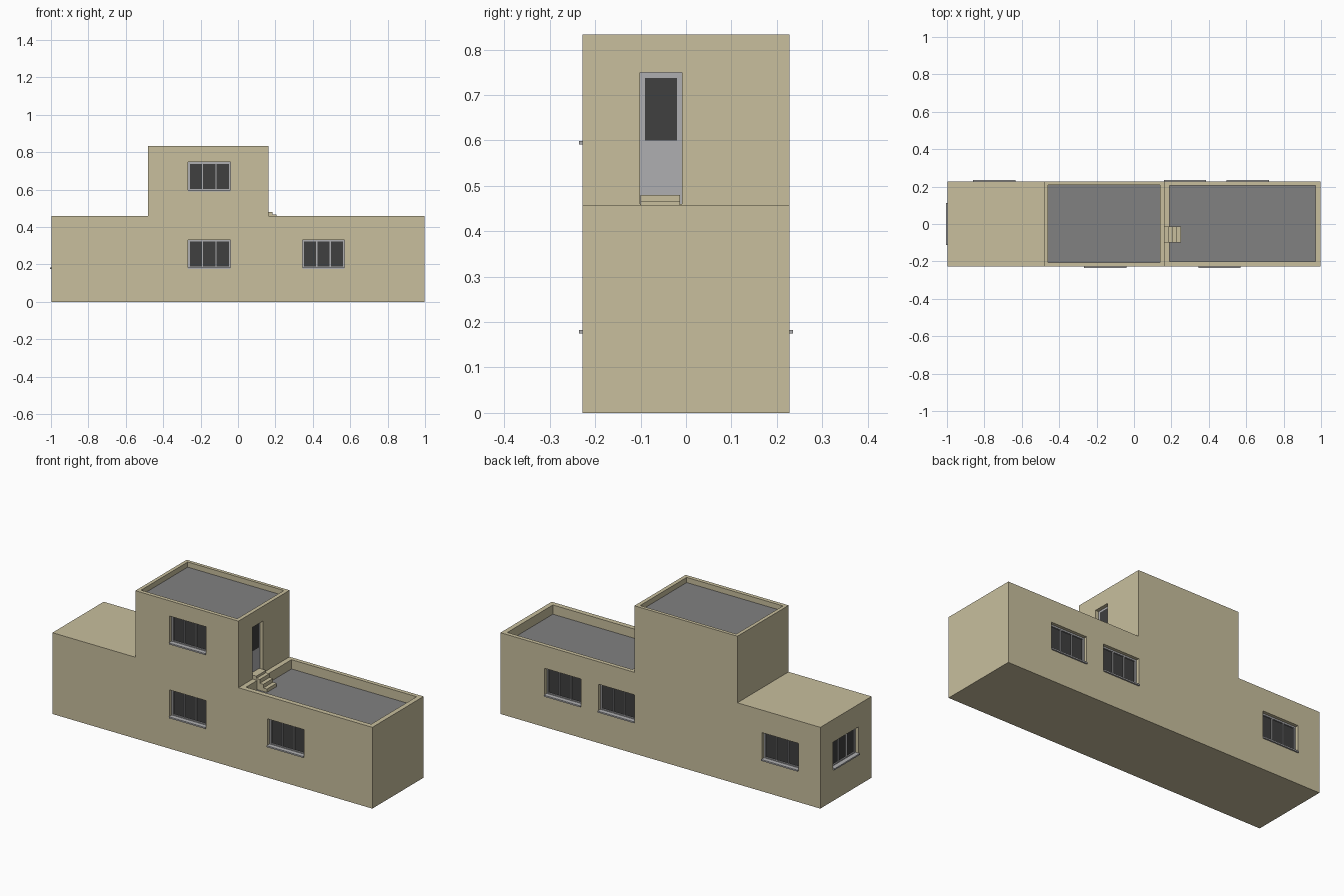
import bpy, bmesh
from math import radians
from mathutils import Matrix, Vector

if "Cube" in bpy.data.objects:
    bpy.data.objects.remove(bpy.data.objects["Cube"])


def material(name, r, g, b):
    m = bpy.data.materials.new(name)
    m.diffuse_color = (r, g, b, 1)
    m.use_nodes = True
    m.node_tree.nodes["Principled BSDF"].inputs["Base Color"].default_value = m.diffuse_color
    return m


WALL = material("plaster", 0.58, 0.52, 0.34)
ROOF = material("roof_grey", 0.22, 0.22, 0.22)
FRAME = material("frame_grey", 0.43, 0.43, 0.44)
GLASS = material("dark_glass", 0.05, 0.05, 0.05)


def boxes(name, spans, mat, matrix=Matrix()):
    """One object made of boxes given as (x0, x1, y0, y1, z0, z1)."""
    bm = bmesh.new()
    for x0, x1, y0, y1, z0, z1 in spans:
        place = Matrix.Translation(((x0 + x1) / 2, (y0 + y1) / 2, (z0 + z1) / 2))
        size = Matrix.Diagonal((x1 - x0, y1 - y0, z1 - z0, 1))
        bmesh.ops.create_cube(bm, size=1, matrix=matrix @ place @ size)
    mesh = bpy.data.meshes.new(name)
    bm.to_mesh(mesh)
    bm.free()
    mesh.materials.append(mat)
    obj = bpy.data.objects.new(name, mesh)
    bpy.context.collection.objects.link(obj)
    return obj


def on_wall(x, y, z, angle):
    # local -y points out of the wall
    return Matrix.Translation((x, y, z)) @ Matrix.Rotation(radians(angle), 4, 'Z')


D = 0.228          # half depth of the house
REC = 0.03         # recess of windows and door
FLOOR, TERRACE, TOP = 0.458, 0.405, 0.833

# House body: stepped profile extruded front to back
profile = [(-0.997, 0), (0.997, 0), (0.997, FLOOR), (0.162, FLOOR),
           (0.162, TOP), (-0.48, TOP), (-0.48, FLOOR), (-0.997, FLOOR)]
bm = bmesh.new()
face = bm.faces.new([bm.verts.new((x, -D, z)) for x, z in profile])
ext = bmesh.ops.extrude_face_region(bm, geom=[face])
bmesh.ops.translate(bm, vec=Vector((0, 2 * D, 0)),
                    verts=[v for v in ext["geom"] if isinstance(v, bmesh.types.BMVert)])
bmesh.ops.recalc_face_normals(bm, faces=bm.faces)
mesh = bpy.data.meshes.new("house_body")
bm.to_mesh(mesh)
bm.free()
mesh.materials.append(WALL)
body = bpy.data.objects.new("house_body", mesh)
bpy.context.collection.objects.link(body)

cutters = []

# Windows: three panes, frame, projecting sill
W, H = 0.113, 0.152
windows = [
    ("front_window_left", on_wall(-0.153, -D, 0.179, 0)),
    ("front_window_right", on_wall(0.457, -D, 0.179, 0)),
    ("front_window_upper", on_wall(-0.153, -D, 0.595, 0)),
    ("back_window_left", on_wall(-0.747, D, 0.179, 180)),
    ("back_window_middle", on_wall(0.273, D, 0.179, 180)),
    ("back_window_right", on_wall(0.608, D, 0.179, 180)),
    ("side_window", on_wall(-0.997, 0, 0.179, -90)),
]
for name, m in windows:
    cutters.append(boxes(name + "_cutter", [(-W, W, -0.05, REC, 0, H)], WALL, m))
    t, f0 = 0.009, REC - 0.012
    bars = [(-W, -W + t, f0, REC, 0, H), (W - t, W, f0, REC, 0, H),
            (-W + t, W - t, f0, REC, 0, t), (-W + t, W - t, f0, REC, H - t, H)]
    bars += [(s * 0.036 - 0.003, s * 0.036 + 0.003, f0, REC, t, H - t) for s in (-1, 1)]
    boxes(name + "_frame", bars, FRAME, m)
    boxes(name + "_glass", [(-W + t, W - t, REC - 0.005, REC, t, H - t)], GLASS, m)
    boxes(name + "_sill", [(-W, W, -0.008, f0, -0.004, 0.004)], FRAME, m)

# Terrace door in the upper storey
door = on_wall(0.162, -0.055, FLOOR, 90)
cutters.append(boxes("door_cutter", [(-0.046, 0.046, -0.05, REC, 0.002, 0.292)], WALL, door))
boxes("door_leaf", [(-0.046, 0.046, 0.020, REC, 0.002, 0.292)], FRAME, door)
boxes("door_glass", [(-0.035, 0.035, 0.018, 0.022, 0.142, 0.28)], GLASS, door)

# Roof and terrace recesses
cutters.append(boxes("roof_cutter", [(-0.46, 0.14, -0.206, 0.209, TOP - 0.03, 1)], WALL))
cutters.append(boxes("terrace_cutter", [(0.19, 0.97, -0.2, 0.205, TERRACE, 0.6)], WALL))
boxes("roof_floor", [(-0.46, 0.14, -0.206, 0.209, TOP - 0.035, TOP - 0.029)], ROOF)
boxes("terrace_floor", [(0.19, 0.97, -0.2, 0.205, TERRACE - 0.005, TERRACE + 0.001)], ROOF)

# Steps from the door down to the terrace
steps = [(0.14, 0.184, 0.480), (0.184, 0.206, 0.467), (0.206, 0.228, 0.446), (0.228, 0.25, 0.425)]
boxes("terrace_steps", [(a, b, -0.1, -0.013, TERRACE, z) for a, b, z in steps], WALL)

# Cut all recesses out of the body
for cutter in cutters:
    cutter.hide_render = True
    mod = body.modifiers.new(cutter.name, 'BOOLEAN')
    mod.operation = 'DIFFERENCE'
    mod.solver = 'EXACT'
    mod.object = cutter
bpy.context.view_layer.objects.active = body
for mod in list(body.modifiers):
    bpy.ops.object.modifier_apply(modifier=mod.name)
for cutter in cutters:
    bpy.data.objects.remove(cutter)
